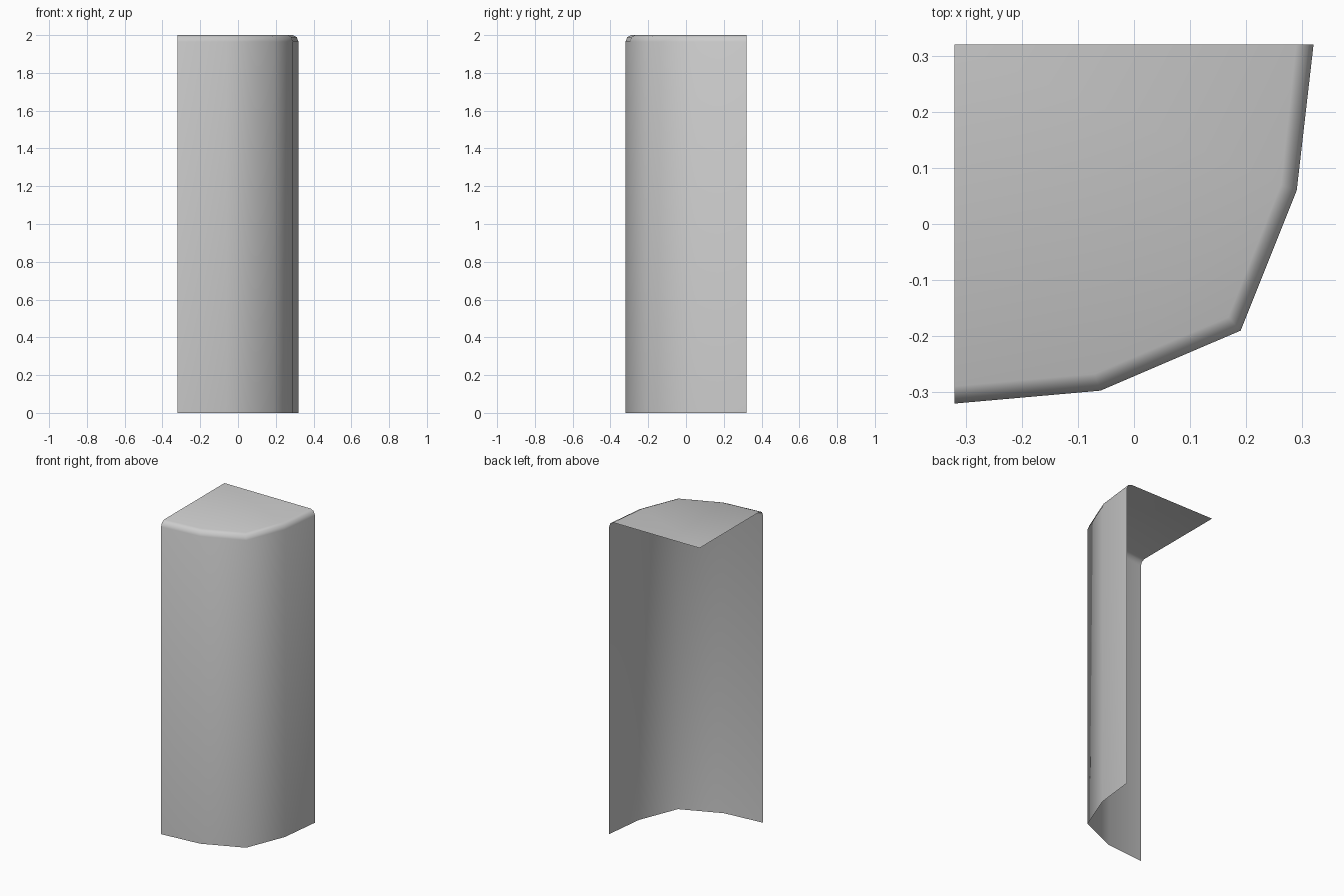
import bpy
import bmesh
from mathutils import Vector

cube = bpy.data.objects.get("Cube")
if cube:
    bpy.data.objects.remove(cube, do_unlink=True)

# Plain grey surface
grey = bpy.data.materials.new("plain grey")
grey.use_nodes = True
colour = (0.6, 0.6, 0.6, 1)
grey.diffuse_color = colour
grey.node_tree.nodes["Principled BSDF"].inputs["Base Color"].default_value = colour

# Plan of the curved wall, and the line where the flat top begins
outer = [Vector(p) for p in ((-.32, -.32), (-.06, -.297), (.19, -.19), (.29, .06), (.32, .32))]
inner = [Vector(p) for p in ((-.32, -.289), (-.07, -.267), (.168, -.166), (.262, .07), (.289, .32))]
back_corner = (-.32, .32, 2)

# Rounded rim: (inset fraction, height) for each ring going up
rings = ((0, 0), (0, 1.965), (.3, 1.99), (1, 2))

bm = bmesh.new()
levels = [[bm.verts.new((*a.lerp(b, t), z)) for a, b in zip(outer, inner)] for t, z in rings]

# Wall and rim strips
for low, high in zip(levels, levels[1:]):
    for i in range(len(low) - 1):
        bm.faces.new((low[i], low[i + 1], high[i + 1], high[i]))

# Flat top, with the back, left and underside open
bm.faces.new(levels[-1] + [bm.verts.new(back_corner)])
for face in bm.faces:
    face.smooth = True

mesh = bpy.data.meshes.new("corner_shell")
bm.to_mesh(mesh)
bm.free()
mesh.materials.append(grey)
shell = bpy.data.objects.new("corner_shell", mesh)
bpy.context.collection.objects.link(shell)
